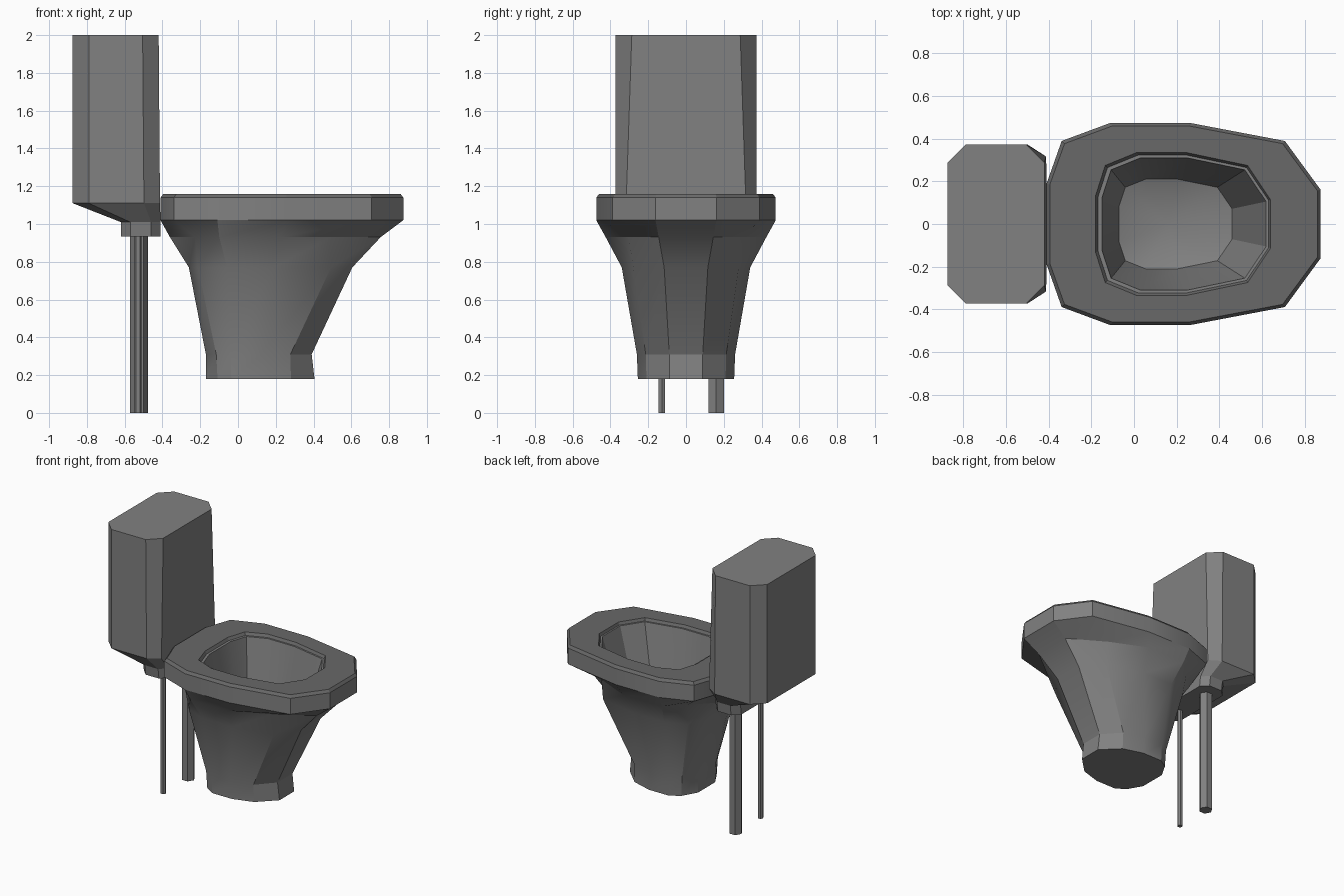
import bpy, bmesh, math

if "Cube" in bpy.data.objects:
    bpy.data.objects.remove(bpy.data.objects["Cube"])

# Plan outline of bowl and seat, as fractions of length and half width
HALF = [(1, .34), (.87, .82), (.52, 1), (.234, 1), (.055, .82), (0, .4)]


def material(name, g):
    m = bpy.data.materials.new(name)
    m.diffuse_color = (g, g, g, 1)
    m.use_nodes = True
    m.node_tree.nodes["Principled BSDF"].inputs["Base Color"].default_value = m.diffuse_color
    return m


GREY = material("dark_grey", .22)
SEAT = material("darker_grey", .14)


def oval(z, x0, x1, y, pinch=0.0, narrow=1.0):
    """12-sided ring; pinch and narrow pull the diagonal corners inwards."""
    pts = []
    for i, (u, v) in enumerate(HALF):
        x = x0 + u * (x1 - x0)
        if i == 1:
            x, v = x - pinch, v * narrow
        if i == 4:
            x, v = x + pinch * .6, v * narrow
        pts.append((x, v * y, z))
    return pts + [(x, -v, z) for x, v, z in reversed(pts)]


def octagon(z, x0, x1, y, c, d=None):
    """Rectangle with chamfered corners; d is the chamfer width on the +x end."""
    d = c if d is None else d
    half = [(x1, y - d, z), (x1 - c, y, z), (x0 + c, y, z), (x0, y - c, z)]
    return half + [(x, -v, z) for x, v, z in reversed(half)]


def loft(name, rings, mat, caps=True, closed=False, point=None):
    bm = bmesh.new()
    loops = [[bm.verts.new(p) for p in r] for r in rings]
    n = len(loops[0])
    pairs = list(zip(loops, loops[1:]))
    if closed:
        pairs.append((loops[-1], loops[0]))
    for a, b in pairs:
        for i in range(n):
            j = (i + 1) % n
            bm.faces.new((a[i], a[j], b[j], b[i]))
    if caps:
        bm.faces.new(loops[0][::-1])
        if point:
            c = bm.verts.new(point)
            for i in range(n):
                bm.faces.new((loops[-1][i], loops[-1][(i + 1) % n], c))
        else:
            bm.faces.new(loops[-1])
    bmesh.ops.recalc_face_normals(bm, faces=bm.faces)
    me = bpy.data.meshes.new(name)
    bm.to_mesh(me)
    bm.free()
    me.materials.append(mat)
    ob = bpy.data.objects.new(name, me)
    bpy.context.collection.objects.link(ob)
    return ob


# Pedestal bowl: outside from the foot up, then down the inside to the floor
bowl = loft("bowl", [
    oval(.18, -.17, .405, .255, .05),
    oval(.31, -.17, .39, .26, .04),
    oval(.77, -.26, .605, .34),
    oval(.93, -.36, .755, .425, .12, .87),
    oval(1.02, -.41, .875, .475),
    oval(1.14, -.41, .875, .475),
    oval(1.14, -.15, .62, .31),
    oval(.60, -.07, .46, .21),
], GREY, point=(.16, 0, .52))
bpy.ops.object.select_all(action='DESELECT')
bowl.select_set(True)
bpy.context.view_layer.objects.active = bowl
bpy.ops.object.shade_smooth_by_angle(angle=math.radians(25))

# Seat lip: bevelled outer edge and inner opening
loft("seat", [
    oval(1.14, -.41, .875, .475),
    oval(1.16, -.395, .86, .46),
    oval(1.16, -.18, .64, .335),
    oval(1.135, -.165, .63, .32),
], SEAT, caps=False, closed=True)

# Cistern with sloping underside running into a neck
loft("cistern", [
    octagon(.935, -.62, -.41, .28, .05),
    octagon(1.01, -.62, -.41, .29, .05),
    octagon(1.11, -.875, -.413, .372, .085, .055),
    octagon(2.0, -.875, -.42, .372, .085),
], GREY)

# Two hexagonal pipes down to the floor
for name, x, y, r in [("waste_pipe", -.525, .16, .048), ("supply_pipe", -.53, -.128, .02)]:
    bpy.ops.mesh.primitive_cylinder_add(vertices=6, radius=r, depth=.95,
                                        location=(x, y, .475),
                                        rotation=(0, 0, math.pi / 6))
    bpy.context.object.name = name
    bpy.context.object.data.materials.append(GREY)
